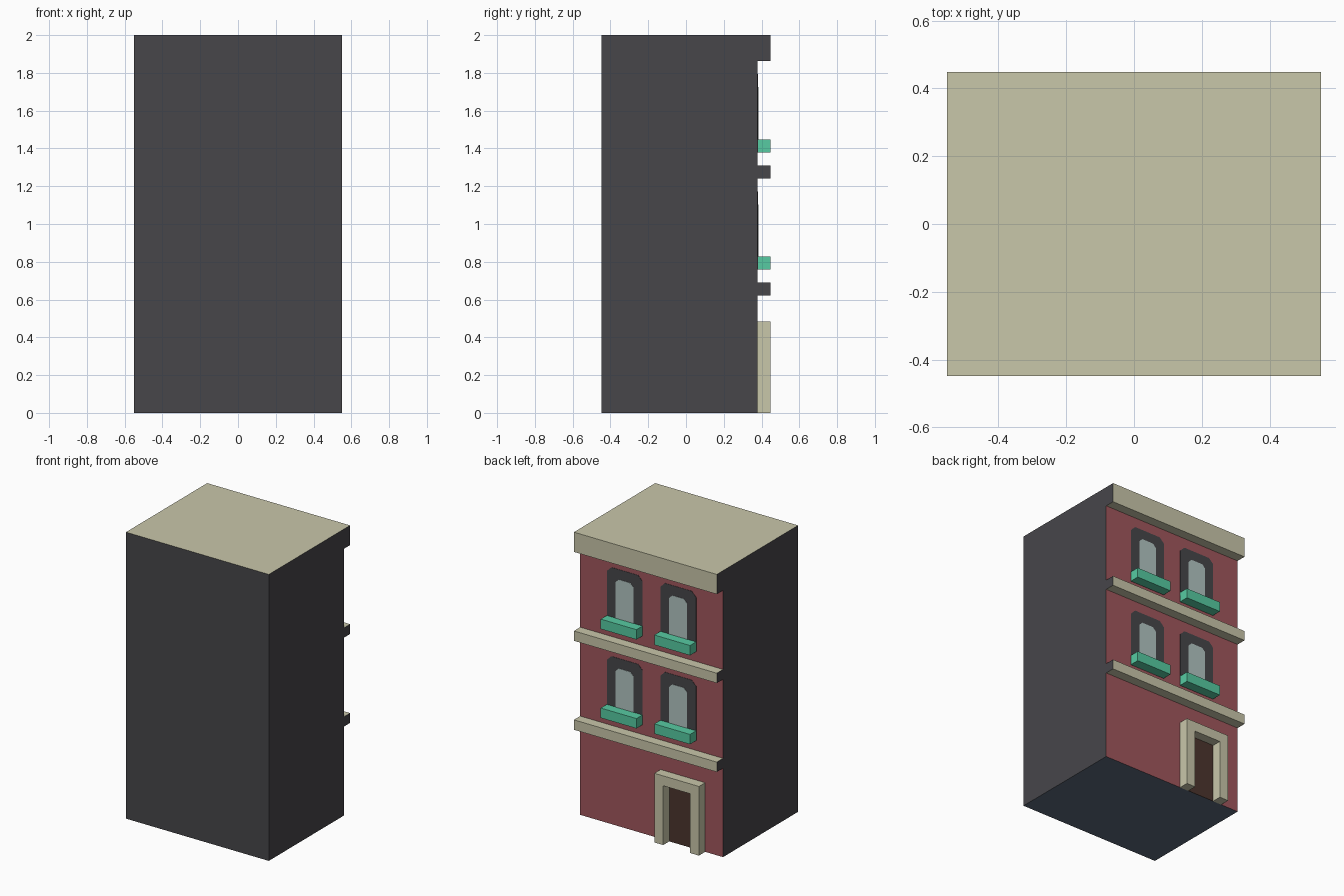
import bpy
import bmesh

if "Cube" in bpy.data.objects:
    bpy.data.objects.remove(bpy.data.objects["Cube"])

U = 2 / 29            # the building sits on a 16 x 13 x 29 unit grid
WALL = 5.5            # plane of the decorated facade (+y), in grid units
OUT = 6.5             # plane of the projecting trim


def material(name, r, g, b):
    def lin(c):
        c /= 255
        return c / 12.92 if c <= 0.04045 else ((c + 0.055) / 1.055) ** 2.4
    m = bpy.data.materials.new(name)
    m.diffuse_color = (lin(r), lin(g), lin(b), 1)
    m.use_nodes = True
    m.node_tree.nodes["Principled BSDF"].inputs["Base Color"].default_value = m.diffuse_color
    return m


STONE = material("pale stone", 201, 199, 170)
DARK = material("charcoal", 71, 70, 74)
RED = material("red brick", 160, 87, 93)
GLASS = material("pale glass", 178, 197, 194)
GREEN = material("planter green", 87, 203, 162)
BROWN = material("door brown", 76, 53, 45)
SLATE = material("slate base", 92, 104, 122)


def prism(name, outline, y0, y1, mats, rule=None):
    """Extrude an (x, z) outline from y0 to y1; rule maps a normal to a slot."""
    bm = bmesh.new()
    face = bm.faces.new([bm.verts.new((x * U, y0 * U, z * U)) for x, z in outline])
    ext = bmesh.ops.extrude_face_region(bm, geom=[face])
    verts = [v for v in ext["geom"] if isinstance(v, bmesh.types.BMVert)]
    bmesh.ops.translate(bm, verts=verts, vec=(0, (y1 - y0) * U, 0))
    bmesh.ops.recalc_face_normals(bm, faces=bm.faces)
    bm.normal_update()
    if rule:
        for f in bm.faces:
            f.material_index = rule(f.normal)
    mesh = bpy.data.meshes.new(name)
    bm.to_mesh(mesh)
    bm.free()
    for m in mats:
        mesh.materials.append(m)
    ob = bpy.data.objects.new(name, mesh)
    bpy.context.collection.objects.link(ob)
    return ob


def rect(x0, x1, z0, z1, c=0):
    """Rectangle whose two top corners can be clipped by c."""
    if not c:
        return [(x0, z0), (x1, z0), (x1, z1), (x0, z1)]
    return [(x0, z0), (x1, z0), (x1, z1 - c), (x1 - c, z1), (x0 + c, z1), (x0, z1 - c)]


# main block: brick facade, stone roof, slate underside, charcoal other walls
def body_rule(n):
    return 1 if n.y > 0.5 else 2 if n.z > 0.5 else 3 if n.z < -0.5 else 0


prism("building_body", rect(-8, 8, 0, 29), -6.5, WALL, [DARK, RED, STONE, SLATE], body_rule)

# cornice and floor ledges: stone with charcoal ends
for name, z0, z1 in (("cornice", 27, 29), ("upper_ledge", 18, 19), ("lower_ledge", 9, 10)):
    prism(name, rect(-8, 8, z0, z1), WALL, OUT, [STONE, DARK], lambda n: int(abs(n.x) > 0.5))

# windows with clipped corners and planters
for floor, z in (("lower", 11), ("upper", 20)):
    for side, x in (("left", 3), ("right", -3)):
        tag = f"{floor}_{side}"
        prism(f"window_frame_{tag}", rect(x - 2, x + 2, z, z + 6, 0.5),
              WALL, WALL + 0.03, [DARK])
        prism(f"window_glass_{tag}", rect(x - 1, x + 1, z, z + 5, 0.35),
              WALL, WALL + 0.06, [GLASS])
        prism(f"planter_{tag}", rect(x - 2, x + 2, z, z + 1), WALL, OUT, [GREEN])

# doorway surround and door
prism("door_surround", [(-6, 0), (-5, 0), (-5, 6), (-2, 6), (-2, 0), (-1, 0), (-1, 7), (-6, 7)],
      WALL, OUT, [STONE])
prism("door", rect(-5, -2, 0, 6), WALL, WALL + 0.03, [BROWN])
